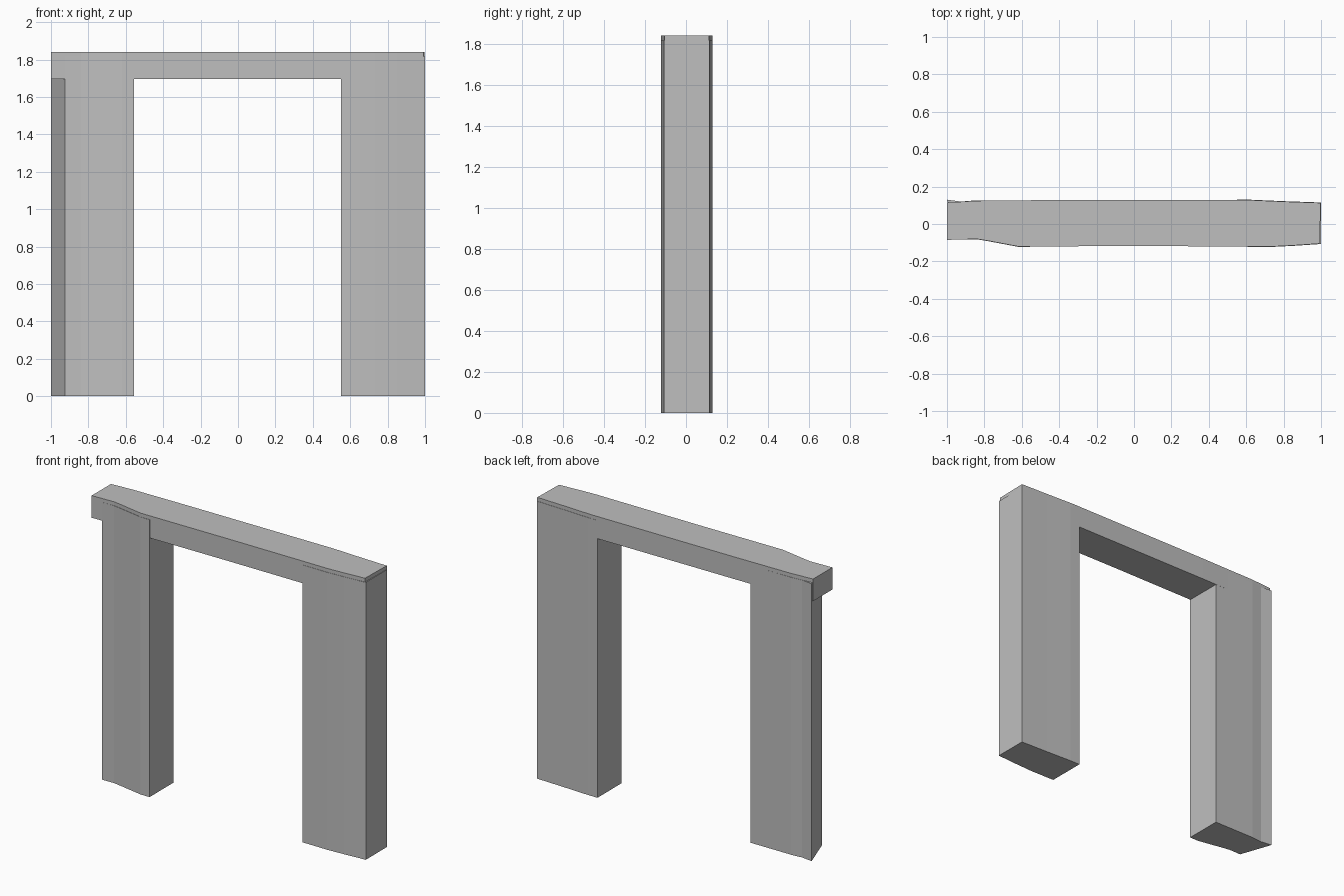
import bpy, bmesh

cube = bpy.data.objects.get("Cube")
if cube:
    bpy.data.objects.remove(cube, do_unlink=True)

GREY = (0.52, 0.52, 0.52, 1)
stone = bpy.data.materials.new("plain_grey")
stone.use_nodes = True
stone.diffuse_color = GREY
stone.node_tree.nodes["Principled BSDF"].inputs["Base Color"].default_value = GREY


def prism(name, outline, bottom, top):
    """Raise a plan outline (counter-clockwise) from bottom to top."""
    bm = bmesh.new()
    base = bm.faces.new([bm.verts.new((x, y, bottom)) for x, y in outline])
    raised = bmesh.ops.extrude_face_region(bm, geom=[base], use_keep_orig=True)["geom"]
    for v in raised:
        if isinstance(v, bmesh.types.BMVert):
            v.co.z = top
    bmesh.ops.recalc_face_normals(bm, faces=bm.faces)
    mesh = bpy.data.meshes.new(name)
    bm.to_mesh(mesh)
    bm.free()
    mesh.materials.append(stone)
    obj = bpy.data.objects.new(name, mesh)
    bpy.context.collection.objects.link(obj)
    return obj


LEG_TOP, LINTEL_BOTTOM, LINTEL_TOP = 1.815, 1.695, 1.84

# Leg with a slanted outer end and a hollowed front
right_leg = [(-0.925, -0.083), (-0.84, -0.082), (-0.78, -0.092), (-0.62, -0.122),
             (-0.555, -0.122), (-0.555, 0.126), (-0.85, 0.126), (-0.925, 0.12),
             (-1.0, 0.13)]
prism("right_leg", right_leg, 0, LEG_TOP)

# Leg with a gently tapered, square outer end
left_leg = [(0.55, -0.121), (0.73, -0.123), (0.85, -0.117), (1.0, -0.107),
            (1.0, 0.115), (0.8, 0.122), (0.62, 0.13), (0.55, 0.13)]
prism("left_leg", left_leg, 0, LEG_TOP)

# Lintel across both legs
lintel = [(-1.0, -0.085), (-0.84, -0.08), (-0.78, -0.09), (-0.62, -0.12),
          (0.0, -0.118), (0.6, -0.12), (0.73, -0.121), (0.85, -0.115),
          (0.993, -0.105), (0.998, 0.113), (0.8, 0.12), (0.6, 0.129),
          (-0.45, 0.128), (-0.85, 0.124), (-1.0, 0.114)]
prism("lintel", lintel, LINTEL_BOTTOM, LINTEL_TOP)
